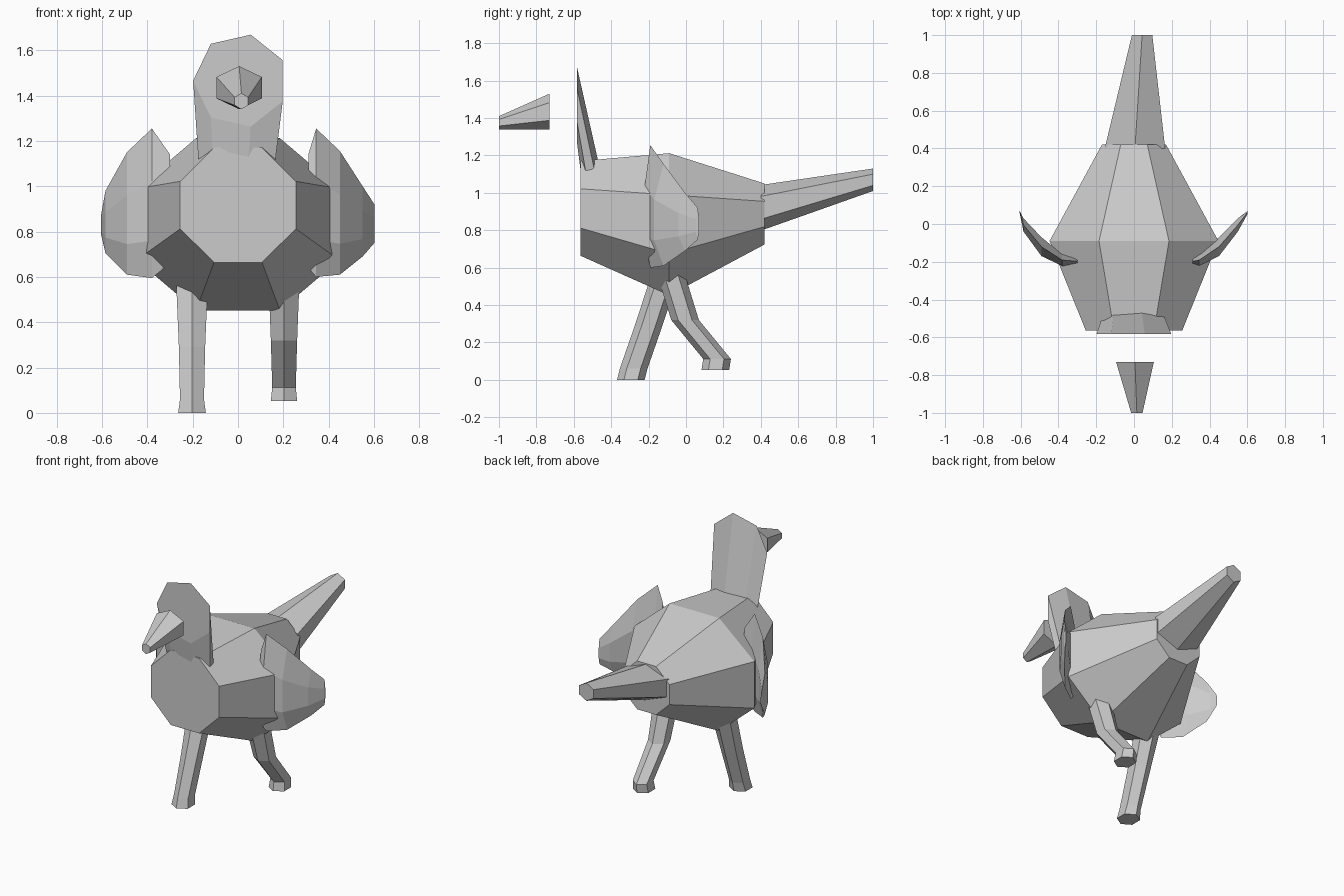
import bpy
import bmesh
from math import sin, cos, radians, tau
from mathutils import Vector

old = bpy.data.objects.get("Cube")
if old:
    bpy.data.objects.remove(old, do_unlink=True)

grey = bpy.data.materials.new("plain grey")
grey.use_nodes = True
COLOUR = (0.6, 0.6, 0.6, 1)
grey.diffuse_color = COLOUR
grey.node_tree.nodes["Principled BSDF"].inputs["Base Color"].default_value = COLOUR


def ring(n, centre, rx, rv, axis, phase=0.0):
    """Polygon around centre, spanning x and the given second axis."""
    x_axis, v_axis = Vector((1, 0, 0)), Vector(axis)
    points = []
    for i in range(n):
        a = radians(phase) + tau * i / n
        points.append(Vector(centre) + x_axis * rx * cos(a) + v_axis * rv * sin(a))
    return points


def loft(name, rings):
    """Closed flat-shaded skin through a row of matching rings."""
    bm = bmesh.new()
    loops = [[bm.verts.new(p) for p in r] for r in rings]
    for a, b in zip(loops, loops[1:]):
        for i in range(len(a)):
            j = (i + 1) % len(a)
            bm.faces.new((a[i], a[j], b[j], b[i]))
    bm.faces.new(loops[0])
    bm.faces.new(loops[-1])
    bmesh.ops.recalc_face_normals(bm, faces=bm.faces)
    mesh = bpy.data.meshes.new(name)
    bm.to_mesh(mesh)
    bm.free()
    mesh.materials.append(grey)
    obj = bpy.data.objects.new(name, mesh)
    bpy.context.collection.objects.link(obj)
    return obj


UP, BACK = (0, 0, 1), (0, 1, 0)

# Octagonal body: chest, belly and rump rings
WIDE = 1 / cos(radians(22.5))
loft("body", [ring(8, (0, y, z), rx * WIDE, rz * WIDE, UP, 22.5)
              for y, z, rx, rz in ((-0.565, 0.917, 0.255, 0.253),
                                   (-0.09, 0.832, 0.447, 0.38),
                                   (0.42, 0.887, 0.17, 0.163))])

# Hexagonal tail and beak
HEX = 1 / cos(radians(30))
for name, ends in (("tail", ((0.005, 0.40, 0.92, 0.16, 0.122), (0.043, 1.0, 1.07, 0.054, 0.06))),
                   ("beak", ((0.005, -0.73, 1.435, 0.10, 0.095), (0.015, -1.0, 1.375, 0.03, 0.035)))):
    loft(name, [ring(6, (x, y, z), rx * HEX, rz, UP, 30) for x, y, z, rx, rz in ends])

# Seven-sided neck that ends in an upright face
loft("head_and_neck", [ring(7, (0.01, -0.582, 1.466), 0.208, 0.208, UP, 180),
                       ring(7, (0.0, -0.49, 1.0), 0.167, 0.06, BACK, 180)])

# Legs: foot sole, ankle, knee and hip as (y, z, half width)
LEGS = {
    "right_leg": (-0.203, ((-0.295, 0, 0.061), (-0.28, 0.06, 0.053),
                           (-0.2, 0.29, 0.058), (-0.105, 0.58, 0.07))),
    "left_leg": (0.203, ((0.157, 0.053, 0.058), (0.166, 0.112, 0.052),
                         (-0.005, 0.32, 0.058), (-0.085, 0.58, 0.068))),
}
for name, (x, joints) in LEGS.items():
    loft(name, [ring(6, (x, y, z), w * HEX, 0.074, BACK, 30) for y, z, w in joints])


def wing_section(x, front, back, top, bottom):
    """Upright slice, thin at the top and bottom edges."""
    mid = (front + back) / 2
    z1, z2 = (top + (bottom - top) * f for f in (0.35, 0.75))
    return [Vector((x, y, z)) for y, z in ((mid, top), (front, z1), (front, z2),
                                           (mid, bottom), (back, z2), (back, z1))]


# Wings: slices outward from the shoulder, sweeping back to the tip
DEPTHS = ((-0.225, -0.17), (-0.222, -0.16), (-0.17, -0.07), (-0.04, 0.03), (0.055, 0.07))
WINGS = {
    "right_wing": (-1, ((0.30, 1.14, 0.66), (0.38, 1.255, 0.595), (0.49, 1.15, 0.61),
                        (0.585, 0.98, 0.705), (0.605, 0.87, 0.79))),
    "left_wing": (1, ((0.31, 1.14, 0.64), (0.345, 1.255, 0.6), (0.45, 1.155, 0.61),
                      (0.55, 1.0, 0.69), (0.602, 0.92, 0.75))),
}
for name, (side, outline) in WINGS.items():
    loft(name, [wing_section(side * x, f, b, top, bottom)
                for (x, top, bottom), (f, b) in zip(outline, DEPTHS)])
